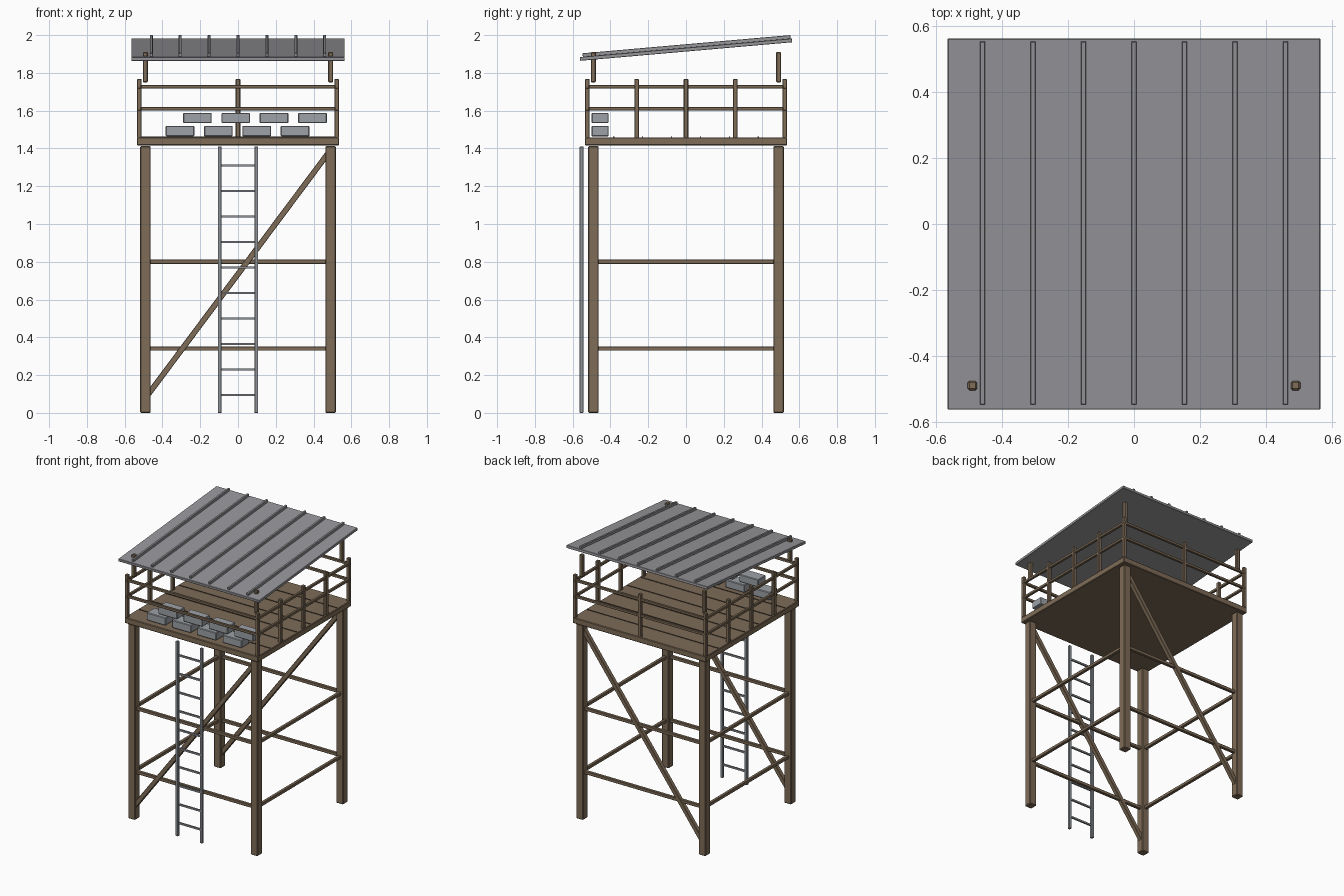
import bpy, math
from mathutils import Vector

if "Cube" in bpy.data.objects:
    bpy.data.objects.remove(bpy.data.objects["Cube"])


def material(name, rgb):
    m = bpy.data.materials.new(name)
    m.diffuse_color = (*rgb, 1)
    m.use_nodes = True
    m.node_tree.nodes["Principled BSDF"].inputs["Base Color"].default_value = m.diffuse_color
    return m


WOOD = material("wood", (0.21, 0.15, 0.095))
SEAM = material("dark_seam", (0.08, 0.06, 0.045))
ROOF = material("roof_sheet", (0.31, 0.31, 0.33))
METAL = material("ladder_metal", (0.27, 0.29, 0.31))
BLOCK = material("grey_block", (0.34, 0.36, 0.39))


def box(name, centre, size, mat, bevel=0.0, rot_x=0.0):
    bpy.ops.mesh.primitive_cube_add(size=1, location=centre, rotation=(rot_x, 0, 0))
    o = bpy.context.object
    o.name = name
    o.scale = size
    bpy.ops.object.transform_apply(location=False, rotation=False, scale=True)
    o.data.materials.append(mat)
    if bevel:
        b = o.modifiers.new("bevel", 'BEVEL')
        b.width, b.segments = bevel, 1
    return o


def beam(name, a, b, width, mat):
    """Square bar running from a to b."""
    a, b = Vector(a), Vector(b)
    o = box(name, (a + b) / 2, (width, width, (b - a).length), mat, 0.002)
    o.rotation_mode = 'QUATERNION'
    o.rotation_quaternion = (b - a).to_track_quat('Z', 'Y')
    return o


LEG = 0.49
RAIL = 0.522

# Legs and roof posts at the four corners
for sx in (-1, 1):
    for sy in (-1, 1):
        box("leg", (sx * LEG, sy * LEG, 0.706), (0.056, 0.056, 1.412), WOOD, 0.005)
        box("roof_post", (sx * LEG, sy * LEG, 1.83), (0.028, 0.028, 0.16), WOOD, 0.005)

# Horizontal braces, and one diagonal on the front and back
for s in (-1, 1):
    for z in (0.34, 0.80):
        box("cross_brace", (0, s * LEG, z), (0.96, 0.022, 0.022), WOOD, 0.002)
        box("side_brace", (s * LEG, 0, z), (0.022, 0.96, 0.022), WOOD, 0.002)
    beam("diagonal_brace", (-0.485, s * LEG, 0.085), (0.485, s * LEG, 1.385), 0.03, WOOD)

# Deck with thin plank seams
box("deck", (0, 0, 1.437), (1.07, 1.07, 0.042), WOOD, 0.004)
for i in range(6):
    box("plank_seam", (0, (i - 2.5) * 0.153, 1.4595), (1.05, 0.006, 0.005), SEAM)

# Railing: two rails per side, corner posts, side posts, one back post
for s in (-1, 1):
    for z in (1.61, 1.726):
        box("cross_rail", (0, s * RAIL, z), (1.07, 0.018, 0.018), WOOD, 0.002)
        box("side_rail", (s * RAIL, 0, z), (0.018, 1.07, 0.018), WOOD, 0.002)
    for i in range(-2, 3):
        box("rail_post", (s * RAIL, i * RAIL / 2, 1.612), (0.024, 0.024, 0.312), WOOD, 0.003)
box("back_rail_post", (0, RAIL, 1.612), (0.024, 0.024, 0.312), WOOD, 0.003)

# Two staggered rows of blocks behind the front rail
for i in range(4):
    box("lower_block", (-0.307 + i * 0.203, -0.455, 1.492), (0.152, 0.09, 0.056), BLOCK, 0.004)
    box("upper_block", (-0.215 + i * 0.203, -0.455, 1.561), (0.152, 0.09, 0.054), BLOCK, 0.004)

# Sloping roof sheet with raised ribs
TILT = math.radians(5)
box("roof", (0, 0, 1.923), (1.13, 1.128, 0.02), ROOF, 0.002, TILT)
for i in range(-3, 4):
    box("roof_rib", (i * 0.153, 0.003, 1.942), (0.016, 1.104, 0.02), ROOF, 0.002, TILT)

# Ladder
for s in (-1, 1):
    box("ladder_rail", (s * 0.097, -0.553, 0.705), (0.02, 0.02, 1.41), METAL, 0.002)
for i in range(10):
    box("ladder_rung", (0, -0.553, 0.095 + i * 0.135), (0.18, 0.012, 0.012), METAL)
